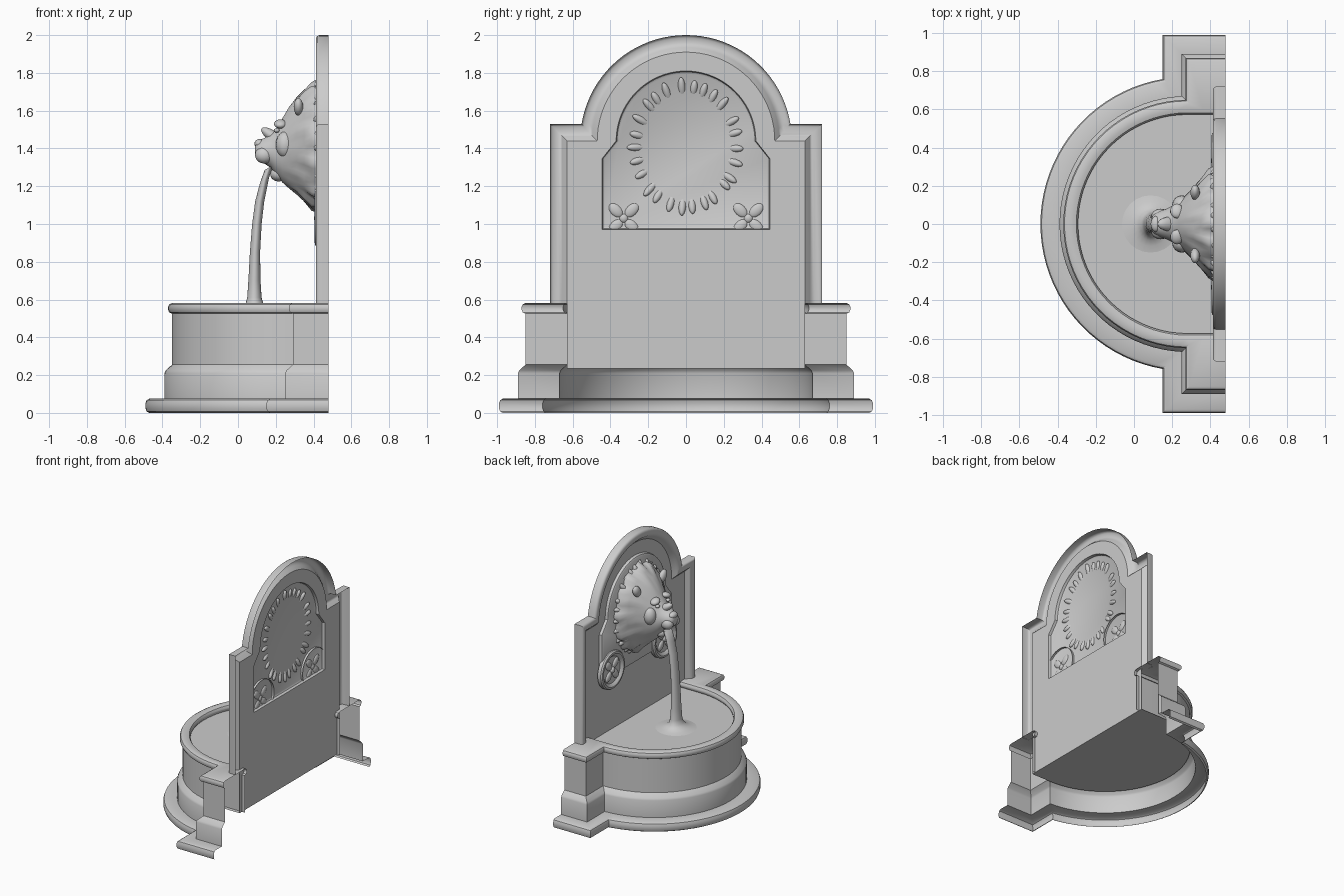
import bpy, bmesh, math, random
from math import sin, cos, pi, sqrt, atan2, radians
from mathutils import Vector, Matrix

random.seed(4)
if "Cube" in bpy.data.objects:
    bpy.data.objects.remove(bpy.data.objects["Cube"], do_unlink=True)

stone = bpy.data.materials.new("pale_stone")
stone.use_nodes = True
COLOUR = (0.6, 0.6, 0.6, 1)
stone.diffuse_color = COLOUR
stone.node_tree.nodes["Principled BSDF"].inputs["Base Color"].default_value = COLOUR


def finish(name, bm, angle=35, recalc=True):
    if recalc:
        bmesh.ops.recalc_face_normals(bm, faces=bm.faces)
    mesh = bpy.data.meshes.new(name)
    bm.to_mesh(mesh)
    bm.free()
    ob = bpy.data.objects.new(name, mesh)
    bpy.context.collection.objects.link(ob)
    mesh.materials.append(stone)
    bpy.ops.object.select_all(action="DESELECT")
    ob.select_set(True)
    bpy.context.view_layer.objects.active = ob
    bpy.ops.object.shade_smooth_by_angle(angle=radians(angle))
    return ob


def loft(name, rows, closed=False, cap_first=False, cap_last=False, angle=35):
    bm = bmesh.new()
    grid = [[bm.verts.new(p) for p in row] for row in rows]
    n = len(grid[0])
    for a, b in zip(grid, grid[1:]):
        for i in range(n if closed else n - 1):
            j = (i + 1) % n
            bm.faces.new((a[i], a[j], b[j], b[i]))
    if cap_first:
        bm.faces.new(grid[0])
    if cap_last:
        bm.faces.new(grid[-1])
    return finish(name, bm, angle)


def arc(radius, start, end, steps=40):
    return [(radius * cos(start + (end - start) * i / steps),
             radius * sin(start + (end - start) * i / steps)) for i in range(steps + 1)]


# Basin: one moulded shell swept round the half-round plan with side piers
CX, R, BACK = 0.28, 0.77, 0.48


def plan(d, z):
    x, y, r = 0.15 + d, 0.99 - d, R - d
    yj = sqrt(r * r - (x - CX) ** 2)
    a = atan2(yj, x - CX)
    pts = [(BACK, y), (x, y)] + [(CX + u, v) for u, v in arc(r, a, 2 * pi - a)] + [(x, -y), (BACK, -y)]
    return [(u, v, z) for u, v in pts]


def bowl(r, z):
    pts = [(BACK, r), (0.36, r)] + [(CX + u, v) for u, v in arc(r, pi / 2, 1.5 * pi)] + [(0.36, -r), (BACK, -r)]
    return [(u, v, z) for u, v in pts]


outer = [(.02, 0), (.006, .008), (0, .025), (0, .05), (.006, .067), (.02, .075), (.10, .075),
         (.10, .21), (.107, .225), (.14, .255), (.14, .525), (.126, .532), (.12, .545),
         (.12, .563), (.126, .575), (.14, .582)]
inner = [(.60, .582), (.582, .577), (.573, .562), (.573, .548), (.582, .535), (.60, .53), (.60, .235)]
loft("basin", [plan(d, z) for d, z in outer] + [bowl(r, z) for r, z in inner])


def half_disc(name, r, z, x_back):
    bm = bmesh.new()
    pts = [(x_back, r)] + [(CX + u, v) for u, v in arc(r, pi / 2, 1.5 * pi)] + [(x_back, -r)]
    bm.faces.new([bm.verts.new((x, y, z)) for x, y in pts])
    finish(name, bm)


half_disc("basin_floor", 0.63, 0.235, 0.455)
half_disc("water", 0.60, 0.535, 0.455)


# Back wall: moulded frame, flat panel, raised arched panel
CZ = 1.44


def wall_outline(e, x, foot):
    r, z = 0.56 - e, 1.53 - e
    a = atan2(z - CZ, sqrt(r * r - (z - CZ) ** 2))
    pts = [(.72 - e, foot), (.72 - e, z)] + [(u, CZ + v) for u, v in arc(r, a, pi - a)]
    pts += [(e - .72, z), (e - .72, foot)]
    return [(x, y, h) for y, h in pts]


def niche_outline(e, x):
    pts = [(.445 - e, .97 + e), (.445 - e, 1.345)] + [(u, CZ + v) for u, v in arc(.37 - e, 0, pi)]
    pts += [(e - .445, 1.345), (e - .445, .97 + e)]
    return [(x, y, h) for y, h in pts]


frame = [(0, .48), (0, .43), (.005, .419), (.015, .413), (.04, .413), (.055, .418), (.065, .43), (.09, .455)]
loft("wall_frame", [wall_outline(e, x, .58) for e, x in frame])
loft("wall_panel", [wall_outline(.09, .455, .235), niche_outline(0, .455), niche_outline(.005, .435),
                    niche_outline(.016, .428)], closed=True, cap_last=True)


# Lion head: oval sections from the wall to the nose, rippled where the mane is
SIDES = 72
sections = [(.425, .29, 1.75, 1.07), (.39, .28, 1.74, 1.08), (.35, .235, 1.71, 1.12),
            (.31, .19, 1.67, 1.16), (.27, .15, 1.62, 1.19), (.235, .12, 1.56, 1.22),
            (.20, .095, 1.50, 1.26), (.17, .08, 1.475, 1.30), (.14, .068, 1.455, 1.32),
            (.115, .057, 1.445, 1.33), (.097, .043, 1.43, 1.35), (.09, .02, 1.41, 1.375)]
rows = []
for k, (x, w, top, low) in enumerate(sections):
    ripple = max(0, x - .25) * .22
    row = []
    for i in range(SIDES):
        t = 2 * pi * i / SIDES
        s = 1 + ripple * (sin(13 * t + k * .9) + .6 * sin(21 * t - k * .7))
        row.append((x, w * s * cos(t), (top + low) / 2 + (top - low) / 2 * s * sin(t)))
    rows.append(row)
loft("lion_head", rows, closed=True, cap_last=True, angle=60)


def blobs(name, items, angle=60):
    """Ellipsoids given as (centre, radii, roll about x, tilt about y)."""
    bm = bmesh.new()
    for centre, radii, roll, tilt in items:
        m = (Matrix.Translation(centre) @ Matrix.Rotation(roll, 4, "X") @ Matrix.Rotation(tilt, 4, "Y")
             @ Matrix.Diagonal((*radii, 1)))
        bmesh.ops.create_uvsphere(bm, u_segments=16, v_segments=10, radius=1, matrix=m)
    finish(name, bm, angle, recalc=False)


def pair(x, y, z, radii, roll=0, tilt=0):
    return [((x, s * y, z), radii, s * roll, tilt) for s in (1, -1)]


# Mane locks: rings of long tufts fanning outward
locks = []
for x, w, h, count, size in ((.415, .255, .305, 26, .062), (.37, .205, .26, 22, .06), (.32, .155, .21, 18, .055)):
    for i in range(count):
        t = 2 * pi * (i + random.uniform(-.25, .25)) / count
        locks.append(((x, w * cos(t), 1.41 + h * sin(t)),
                      (.022, .021, size * random.uniform(.8, 1.1)),
                      atan2(h * sin(t), w * cos(t)) - pi / 2, radians(20)))
blobs("mane_locks", locks)

# Face: brows, eyes, cheeks, lips, nose, jaw, ears
face = pair(.225, .068, 1.53, (.035, .04, .022), -.3)
face += pair(.205, .066, 1.495, (.016, .018, .012))
face += pair(.25, .10, 1.42, (.05, .05, .07))
face += pair(.14, .04, 1.365, (.05, .04, .045))
face += pair(.32, .165, 1.62, (.025, .035, .05), -.6)
face += [((.115, 0, 1.425), (.028, .042, .025), 0, 0), ((.215, 0, 1.265), (.045, .05, .04), 0, 0),
         ((.19, 0, 1.46), (.08, .038, .03), 0, radians(35))]
blobs("lion_face", face)


# Rosettes: ring, four petals and a boss on each lower corner
for side, label in ((1, "left"), (-1, "right")):
    y, z = side * .33, 1.03
    ring = [(.15, .445), (.15, .418), (.142, .408), (.128, .406), (.115, .414), (.105, .424), (.03, .424)]
    loft(label + "_rosette", [[(x, y + r * cos(2 * pi * i / 40), z + r * sin(2 * pi * i / 40))
                               for i in range(40)] for r, x in ring], closed=True, cap_last=True)
    petals = [((.424, y + .06 * cos(a), z + .06 * sin(a)), (.015, .03, .045), a - pi / 2, 0)
              for a in (pi / 4 + q * pi / 2 for q in range(4))]
    blobs(label + "_rosette_petals", petals + [((.42, y, z), (.018, .025, .025), 0, 0)])


# Falling water: tapered stream with a flared splash at its foot
stream = [(.20, 1.315, .022, .04), (.165, 1.30, .024, .045), (.14, 1.23, .024, .045),
          (.115, 1.12, .024, .042), (.10, 1.0, .025, .042), (.09, .85, .027, .044),
          (.087, .70, .032, .048), (.087, .61, .038, .055), (.087, .575, .048, .065),
          (.087, .555, .075, .085), (.087, .542, .11, .115), (.087, .535, .15, .15)]
loft("water_stream", [[(x + a * cos(2 * pi * i / 24), b * sin(2 * pi * i / 24), z + .6 * a * cos(2 * pi * i / 24) * (z > 1.2))
                       for i in range(24)] for x, z, a, b in stream], closed=True, cap_first=True, angle=60)
